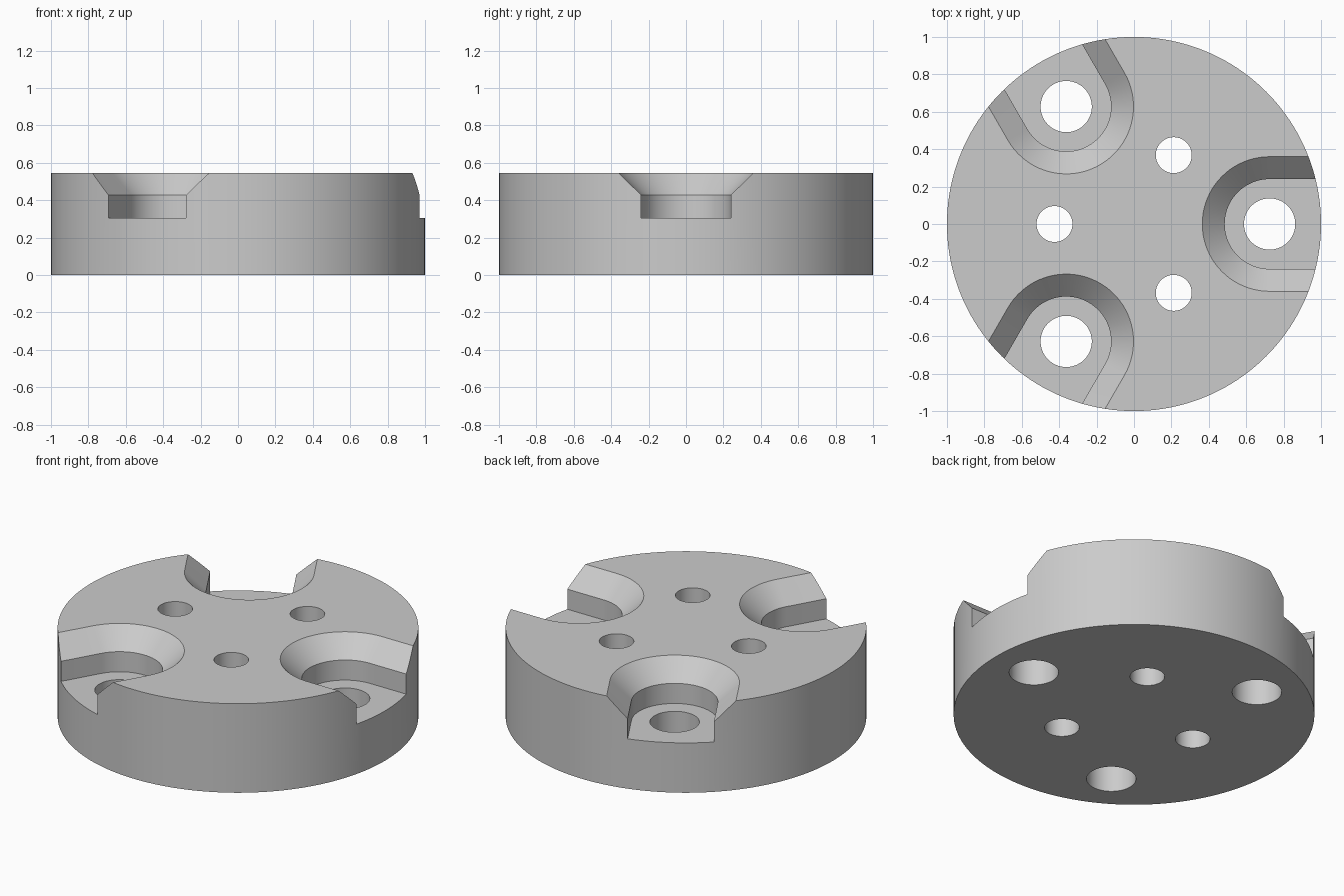
import bpy, bmesh
from math import pi, cos, sin, radians

if "Cube" in bpy.data.objects:
    bpy.data.objects.remove(bpy.data.objects["Cube"], do_unlink=True)

HEIGHT = 0.545
BOLT_R = 0.725      # bolt circle of the three counterbored slots
PIN_R = 0.425       # circle of the three small holes
TURNS = [0, 120, 240]

grey = bpy.data.materials.new("plain_grey")
grey.use_nodes = True
grey.diffuse_color = (0.6, 0.6, 0.6, 1)
grey.node_tree.nodes["Principled BSDF"].inputs["Base Color"].default_value = (0.6, 0.6, 0.6, 1)


def circle(radius, count, cx=0, cy=0):
    return [(cx + radius * cos(2 * pi * i / count), cy + radius * sin(2 * pi * i / count))
            for i in range(count)]


def slot(radius):
    """Open-ended slot outline: round inside, straight out past the rim."""
    arc = [radians(90 + 180 * i / 40) for i in range(41)]
    pts = [(BOLT_R + radius * cos(a), radius * sin(a)) for a in arc]
    return pts + [(1.3, -radius), (1.3, radius)]


def loft(bm, sections, turn=0):
    """Closed solid through stacked (outline, z) sections, turned about z."""
    c, s = cos(radians(turn)), sin(radians(turn))
    rings = [[bm.verts.new((x * c - y * s, x * s + y * c, z)) for x, y in outline]
             for outline, z in sections]
    n = len(rings[0])
    for low, high in zip(rings, rings[1:]):
        for i in range(n):
            j = (i + 1) % n
            bm.faces.new((low[i], low[j], high[j], high[i]))
    bm.faces.new(rings[0][::-1])
    bm.faces.new(rings[-1])


def make(name, solids):
    bm = bmesh.new()
    for sections, turn in solids:
        loft(bm, sections, turn)
    bmesh.ops.recalc_face_normals(bm, faces=bm.faces)
    mesh = bpy.data.meshes.new(name)
    bm.to_mesh(mesh)
    bm.free()
    mesh.materials.append(grey)
    obj = bpy.data.objects.new(name, mesh)
    bpy.context.collection.objects.link(obj)
    return obj


# Main disc
disc = make("disc_body", [([(circle(1, 160), 0), (circle(1, 160), HEIGHT)], 0)])

# Slots: straight pocket with a flared upper wall
flare = [(slot(0.24), 0.305), (slot(0.24), 0.428), (slot(0.36), HEIGHT), (slot(0.42), 0.6035)]
slots = make("slot_cutter", [(flare, t) for t in TURNS])

# Through holes: bolt holes in the slots, small pin holes between them
bolt = circle(0.137, 64, BOLT_R)
pin = circle(0.096, 64, PIN_R)
holes = make("hole_cutter",
             [([(bolt, -0.1), (bolt, 0.7)], t) for t in TURNS]
             + [([(pin, -0.1), (pin, 0.7)], t + 60) for t in TURNS])

# Cut the disc, then drop the cutters
bpy.ops.object.select_all(action='DESELECT')
bpy.context.view_layer.objects.active = disc
disc.select_set(True)
for cutter in (slots, holes):
    cutter.hide_render = True
    mod = disc.modifiers.new(cutter.name, 'BOOLEAN')
    mod.operation = 'DIFFERENCE'
    mod.solver = 'EXACT'
    mod.object = cutter
    bpy.ops.object.modifier_apply(modifier=mod.name)
    bpy.data.objects.remove(cutter, do_unlink=True)

bpy.ops.object.shade_smooth_by_angle(angle=radians(25))
